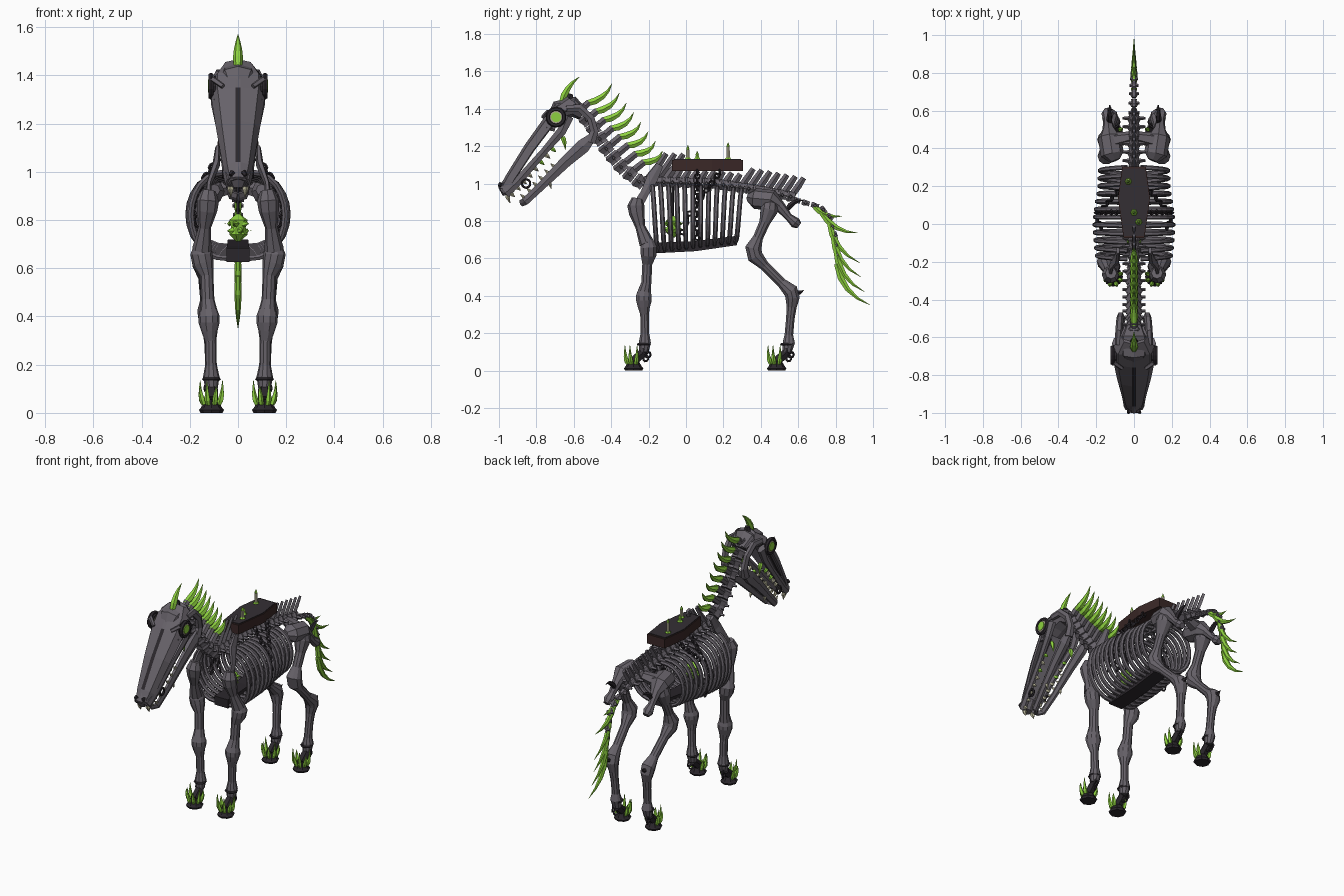
import bpy, bmesh, math
from mathutils import Vector as V

if "Cube" in bpy.data.objects:
    bpy.data.objects.remove(bpy.data.objects["Cube"])

def material(name, c):
    m = bpy.data.materials.new(name)
    m.diffuse_color = (*c, 1)
    m.use_nodes = True
    m.node_tree.nodes["Principled BSDF"].inputs["Base Color"].default_value = m.diffuse_color
    return m

BONE = material("grey bone", (0.135, 0.122, 0.142))
DARK = material("dark iron", (0.024, 0.020, 0.025))
GREEN = material("glowing green", (0.27, 0.64, 0.05))
CREAM = material("old ivory", (0.45, 0.43, 0.30))
BROWN = material("dark wood", (0.042, 0.021, 0.020))
LID = material("worn lid", (0.034, 0.028, 0.034))
MATS = [BONE, DARK, GREEN, CREAM, BROWN, LID]
B, D, G, C, W, L = range(6)

def finish(name, bm, mirror=False, solid=0):
    bmesh.ops.recalc_face_normals(bm, faces=bm.faces)
    me = bpy.data.meshes.new(name)
    bm.to_mesh(me)
    bm.free()
    for m in MATS:
        me.materials.append(m)
    ob = bpy.data.objects.new(name, me)
    bpy.context.collection.objects.link(ob)
    if solid:
        ob.modifiers.new("thickness", 'SOLIDIFY').thickness = solid
    if mirror:
        ob.modifiers.new("mirror", 'MIRROR').use_mirror_merge = False
    return ob

def tube(bm, pts, radii, mi=B, n=8, flat=1.0, ref=(1, 0, 0), phase=0.0):
    """Sweep an n-sided section of changing radius along a path."""
    pts = [V(p) for p in pts]
    rings = []
    for i, p in enumerate(pts):
        t = (pts[min(i + 1, len(pts) - 1)] - pts[max(i - 1, 0)]).normalized()
        u = V(ref)
        u = (u - t * u.dot(t)).normalized()
        v = t.cross(u)
        rings.append([bm.verts.new(p + u * math.cos(a) * radii[i] * flat + v * math.sin(a) * radii[i])
                      for a in (phase + k * math.tau / n for k in range(n))])
    fs = [bm.faces.new(rings[0]), bm.faces.new(rings[-1])]
    for a, b in zip(rings, rings[1:]):
        for k in range(n):
            fs.append(bm.faces.new((a[k], a[(k + 1) % n], b[(k + 1) % n], b[k])))
    for f in fs:
        f.material_index = mi

def spike(bm, base, mid, tip, r, mi=G, n=5, flat=1.0):
    """Horn curved through three control points."""
    a, b, c = V(base), V(mid), V(tip)
    pts = [a * (1 - t) * (1 - 2 * t) + b * 4 * t * (1 - t) + c * t * (2 * t - 1) for t in (0, .25, .5, .75, 1)]
    tube(bm, pts, [r * .8, r, r * .8, r * .45, .001], mi, n, flat)

def ring(bm, c, axis, R, r, mi=D, n=10, m=5):
    rot = V((0, 0, 1)).rotation_difference(V(axis)).to_matrix()
    vs = []
    for i in range(n):
        a = i * math.tau / n
        for j in range(m):
            b = j * math.tau / m
            q = R + r * math.cos(b)
            vs.append(bm.verts.new(V(c) + rot @ V((q * math.cos(a), q * math.sin(a), r * math.sin(b)))))
    for i in range(n):
        for j in range(m):
            k, l = (i + 1) % n, (j + 1) % m
            bm.faces.new((vs[i*m+j], vs[k*m+j], vs[k*m+l], vs[i*m+l])).material_index = mi

def along(pts, n):
    """n evenly spaced (point, direction) samples on a polyline."""
    pts = [V(p) for p in pts]
    seg = [(b - a).length for a, b in zip(pts, pts[1:])]
    out = []
    for i in range(n):
        d, k = sum(seg) * i / (n - 1), 0
        while k < len(seg) - 1 and d > seg[k]:
            d -= seg[k]
            k += 1
        t = (pts[k + 1] - pts[k]).normalized()
        out.append((pts[k] + t * d, t))
    return out

# Spine: vertebrae with side processes
NECK = [(0, -.57, 1.39), (0, -.50, 1.30), (0, -.43, 1.19), (0, -.34, 1.08), (0, -.25, 1.01)]
BACK = [(0, -.21, 1.01), (0, .15, 1.0), (0, .35, .97), (0, .56, .93)]
TAIL = [(0, .59, .91), (0, .72, .875), (0, .77, .82), (0, .80, .72), (0, .81, .62)]
for name, path, n, r, w in (("neck_vertebrae", NECK, 9, .046, .06),
                            ("back_vertebrae", BACK, 18, .034, .06), ("tail_vertebrae", TAIL, 9, .02, .03)):
    bm = bmesh.new()
    gap = (V(path[-1]) - V(path[0])).length / n
    for i, (p, t) in enumerate(along(path, n)):
        s = 1 if name != "tail_vertebrae" else 1 - .07 * i
        h = t * gap * .52
        tube(bm, [p - h, p - h * .5, p + h * .5, p + h], [q * r * s for q in (.8, 1, .75, .85)], B, 6)
        tube(bm, [p - V((w * s, 0, 0)), p, p + V((w * s, 0, 0))], [.007, .014, .007], B, 4, ref=(0, 1, 0))
    finish(name, bm)

# Upright blades on the back
bm = bmesh.new()
for p, t in along(BACK, 18):
    h = .15 if p.y < -.1 else .065 if p.y < .27 else .10
    tube(bm, [p, p + V((0, h * .4, h * .55)), p + V((0, h * .7, h))], [.024 if h > .12 else .018, .018, .014], B, 4, .55)
finish("back_blades", bm)

# Mane: bone sockets and curved horns
bm = bmesh.new()
for i in range(8):
    f = i / 7
    b = V((0, -.55 + .30 * f, 1.42 - .31 * f))
    tip = V((0, -.395 + .27 * f, 1.535 - .36 * f))
    mid = b.lerp(tip, .5) + V((0, .016, -.016))
    tube(bm, [b + V((0, -.03, -.04)), b.lerp(mid, .35)], [.022, .02], B, 6)
    spike(bm, b.lerp(mid, .15), mid.lerp(tip, .1) + V((0, .004, -.004)), tip, .021, G, 6)
spike(bm, (0, -.665, 1.43), (0, -.63, 1.51), (0, -.57, 1.57), .021, G, 6)
tube(bm, [(0, -.625, 1.42), (0, -.62, 1.48)], [.03, .016], D, 6)
finish("mane_spikes", bm)

# Tail horns: long overlapping leaves
bm = bmesh.new()
leaves = [(.68, .885, .835, .825), (.72, .85, .92, .735), (.765, .80, .93, .575),
          (.785, .73, .935, .50), (.80, .65, .955, .42), (.805, .57, .985, .35)]
for y0, z0, y1, z1 in leaves:
    a, c = V((0, y0, z0)), V((0, y1, z1))
    d = c - a
    spike(bm, a, a.lerp(c, .5) + V((0, d.z, -d.y)) * .14, c, .019, G, 6, .8)
finish("tail_spikes", bm)

# Rib cage
bm = bmesh.new()
for i in range(12):
    f = i / 11
    y, top, bot = -.185 + .485 * f, 1.0 - .03 * f, .64 + .05 * f
    wide = .16 + .018 * math.sin(math.pi * min(f * 1.3, 1)) - .015 * f
    pts = []
    for k in range(13):
        a = math.pi * k / 12
        pts.append((.035 + wide * max(math.sin(a), 0) ** .8, y + (.035 - .07 * f) * k / 12,
                    (top + bot) / 2 + (top - bot) / 2 * math.cos(a)))
    tube(bm, pts, [.013] * 13, B, 6, ref=(0, 1, 0))
finish("ribs", bm, True)
bm = bmesh.new()
tube(bm, [(0, -.17, .655), (0, .05, .665), (0, .27, .695)], [.04, .038, .035], D, 4, 1.7, phase=math.pi / 4)
finish("breastbone", bm)

# Spiky heart hung inside the ribs
bm = bmesh.new()
tube(bm, [(0, -.07, z) for z in (.71, .74, .77, .80, .825)], [.008, .04, .032, .04, .008], G, 7)
for k in range(10):
    d = V((math.cos(k * math.tau / 10), math.sin(k * math.tau / 10), 0))
    z = .785 if k % 2 else .755
    spike(bm, V((0, -.07, z)) + d * .02, V((0, -.07, z)) + d * .036, V((0, -.07, z)) + d * .055, .016)
tube(bm, [(0, -.07, .82), (0, -.07, 1.0)], [.007, .007], D, 5)
finish("heart", bm)

# Coffin-shaped saddle with lid and candles
bm = bmesh.new()
half = [(.055, -.075), (.085, .14), (.062, .305)]
outline = half + [(-x, y) for x, y in reversed(half)]
def slab(z0, z1, s, mi):
    lo, hi = [[bm.verts.new((x * s, .115 + (y - .115) * s, z)) for x, y in outline] for z in (z0, z1)]
    fs = [bm.faces.new(lo), bm.faces.new(hi)]
    fs += [bm.faces.new((lo[k], lo[(k + 1) % 6], hi[(k + 1) % 6], hi[k])) for k in range(6)]
    for f in fs:
        f.material_index = mi
slab(1.067, 1.126, 1, W)
slab(1.126, 1.131, .94, L)
finish("saddle_coffin", bm)
bm = bmesh.new()
for x, y, h in ((-.03, .225, .065), (.025, .01, .05), (0, .06, .02)):
    tube(bm, [(x, y, 1.13), (x, y, 1.14)], [.019, .013], G, 6)
    tube(bm, [(x, y, 1.13), (x, y, 1.13 + h)], [.011, .01], C if h > .03 else G, 6)
    spike(bm, (x, y, 1.13 + h), (x, y, 1.14 + h), (x, y, 1.155 + h), .009)
finish("candles", bm)

# Chains draped over the ribs
bm = bmesh.new()
for path in ([(.07, .06, 1.06), (.115, .06, .99), (.17, .06, .91), (.188, .06, .83), (.165, .06, .71)],
             [(.07, .18, 1.06), (.115, .13, .99), (.17, .07, .91), (.186, .02, .84), (.165, -.02, .74)]):
    for i, (p, t) in enumerate(along(path, 16)):
        ring(bm, p + V((.009, 0, 0)), (1, 0, .4) if i % 2 else (0, 1, 0), .013, .006, D, 8, 4)
finish("chains", bm, True)

# Legs: bones as turned profiles, with flared hoof, claws and shackle
def leg(path, radii, hoof_y, x):
    bm = bmesh.new()
    tube(bm, path, radii, B, 10)
    tube(bm, [(x, hoof_y, z) for z in (0, .012, .02, .055)], [.046, .052, .045, .024], D, 8)
    fet = path[-1]
    tube(bm, [fet, (x, hoof_y, .05)], [.026, .028], D, 6)
    for k in range(6):
        a = math.pi * (.88 + 1.24 * k / 5)
        d = V((math.cos(a), math.sin(a), 0))
        c = V((x, hoof_y, 0))
        spike(bm, c + d * .034 + V((0, 0, .035)), c + d * .047 + V((0, 0, .075)),
              c + d * .05 + V((0, 0, .11 + .025 * (k % 2))), .0125)
    for j in range(3):
        ring(bm, (x + .01 * j, fet[1] + .01 + .01 * (j % 2), .065 + .02 * j), (1, .6 * (j - 1), .2), .016, .006, D, 8, 4)
    ring(bm, (x, fet[1], .14), (0, 0, 1), .032, .007, D)
    return bm
bm = leg([(.15, -.205, .70), (.152, -.20, .66), (.145, -.20, .62), (.13, -.207, .57), (.126, -.212, .47), (.122, -.222, .425),
          (.12, -.225, .40), (.12, -.225, .375), (.118, -.225, .34), (.114, -.222, .30), (.112, -.22, .20), (.111, -.22, .15), (.11, -.225, .10)],
         [.03, .046, .044, .028, .028, .036, .044, .044, .034, .024, .024, .034, .026], -.28, .11)
tube(bm, [(.122, -.26, .92), (.125, -.268, .88), (.128, -.262, .84), (.138, -.245, .77), (.15, -.21, .68)],
     [.03, .046, .042, .026, .04], B, 8)
tube(bm, [(.085, -.14, 1.10), (.09, -.18, 1.03), (.12, -.22, .95), (.126, -.26, .88)], [.022, .036, .026, .03], B, 6, .45)
finish("front_legs", bm, True)
bm = leg([(.14, .45, .90), (.145, .445, .86), (.148, .42, .79), (.148, .385, .71), (.147, .36, .655), (.145, .37, .61),
          (.138, .42, .56), (.13, .51, .47), (.127, .56, .425), (.124, .57, .39), (.118, .565, .34), (.115, .558, .28),
          (.112, .55, .19), (.111, .55, .15), (.11, .54, .10)],
         [.045, .05, .03, .028, .046, .044, .027, .027, .042, .04, .028, .024, .024, .034, .026], .485, .11)
spike(bm, (.127, .57, .42), (.127, .60, .415), (.127, .63, .43), .018, D)
finish("hind_legs", bm, True)

# Pelvis
bm = bmesh.new()
tube(bm, [(.10, .335, .925), (.115, .37, .92), (.13, .46, .91), (.135, .50, .88), (.14, .55, .82), (.14, .585, .79), (.14, .605, .775)],
     [.025, .056, .056, .03, .02, .03, .018], B, 8, 1.1)
tube(bm, [(.02, .46, .94), (.12, .44, .92)], [.03, .045], B, 6, ref=(0, 1, 0))
spike(bm, (.13, .54, .86), (.13, .58, .90), (.13, .63, .91), .016, D)
finish("pelvis", bm, True)

# Skull roof: bent shell with a dark central groove
bm = bmesh.new()
stations = [(-.57, 1.41, .05, .05), (-.635, 1.465, .07, .06), (-.70, 1.42, .112, .06), (-.76, 1.35, .112, .06),
            (-.86, 1.21, .09, .055), (-.965, 1.04, .06, .05), (-1.0, .97, .042, .04)]
rows = []
for y, z, w, d in stations:
    rows.append([bm.verts.new((x * w if abs(x) > .2 else x, y + k * d * .75, z - k * d * .65))
                 for x, k in ((-1, 1), (-.75, .25), (-.011, 0), (.011, 0), (.75, .25), (1, 1))])
for i, (a, b) in enumerate(zip(rows, rows[1:])):
    for k in range(5):
        bm.faces.new((a[k], a[k + 1], b[k + 1], b[k])).material_index = D if k == 2 and i in (3, 4) else B
finish("skull_roof", bm, solid=.012)
bm = bmesh.new()
tube(bm, [(0, -.55, 1.37), (0, -.60, 1.41), (0, -.68, 1.39), (0, -.72, 1.34)], [.035, .055, .055, .03], B, 8, 1.4)
tube(bm, [(0, -.94, 1.02), (0, -.97, .97), (0, -.96, .94)], [.03, .035, .02], B, 8, 1.3)
for s in (-1, 1):
    tube(bm, [(s * .022, -.99, 1.0), (s * .032, -.998, .985)], [.012, .009], D, 5)
finish("skull_core", bm)

# Upper jaw, cheek arches, lower jaw
bm = bmesh.new()
tube(bm, [(.095, -.63, 1.36), (.095, -.665, 1.28), (.075, -.76, 1.17), (.05, -.90, 1.01), (.035, -.965, .95)],
     [.035, .028, .022, .026, .032], B, 6, .6)
tube(bm, [(.085, -.70, 1.29), (.085, -.745, 1.30)], [.015, .015], B, 6)
tube(bm, [(.085, -.64, 1.40), (.08, -.57, 1.405), (.075, -.51, 1.35), (.07, -.49, 1.28), (.068, -.51, 1.22)],
     [.02, .024, .024, .026, .03], B, 6, .8)
finish("cheeks", bm, True)
bm = bmesh.new()
tube(bm, [(.068, -.50, 1.25), (.066, -.55, 1.20), (.058, -.64, 1.12), (.045, -.77, .99), (.03, -.86, .905), (.0, -.88, .895)],
     [.025, .044, .036, .026, .024, .02], B, 6, .55)
finish("lower_jaw", bm, True)

# Teeth and green drips
bm = bmesh.new()
for i, (p, t) in enumerate(along([(.07, -.72, 1.19), (.04, -.94, .95)], 8)):
    spike(bm, p, p + V((0, .013, -.011)), p + V((0, .026, -.022)), .012, G if i in (0, 2) else C)
for i, (p, t) in enumerate(along([(.05, -.70, 1.085), (.03, -.86, .92)], 6)):
    spike(bm, p, p + V((0, -.013, .012)), p + V((0, -.026, .023)), .01, C)
spike(bm, (.03, -.955, .94), (.03, -.95, .92), (.03, -.94, .895), .014, C)
spike(bm, (.05, -.73, 1.01), (.05, -.725, .99), (.05, -.72, .97), .01, C)
spike(bm, (.07, -.66, 1.25), (.07, -.65, 1.22), (.07, -.645, 1.18), .014)
finish("teeth", bm, True)

# Eyes, brows and bit rings
bm = bmesh.new()
e = V((.112, -.695, 1.355))
ring(bm, e, (1, 0, 0), .043, .013, D, 14, 6)
for r, h, mi in ((.04, .003, D), (.035, .007, C), (.027, .012, G)):
    tube(bm, [e - V((.02, 0, 0)), e + V((h, 0, 0))], [r, r], mi, 12, ref=(0, 1, 0))
tube(bm, [(.062, -.765, 1.355), (.105, -.735, 1.385)], [.011, .013], B, 5, ref=(0, 1, 0))
ring(bm, (.06, -.855, 1.0), (1, 0, 0), .022, .007)
finish("eyes_and_bit", bm, True)
